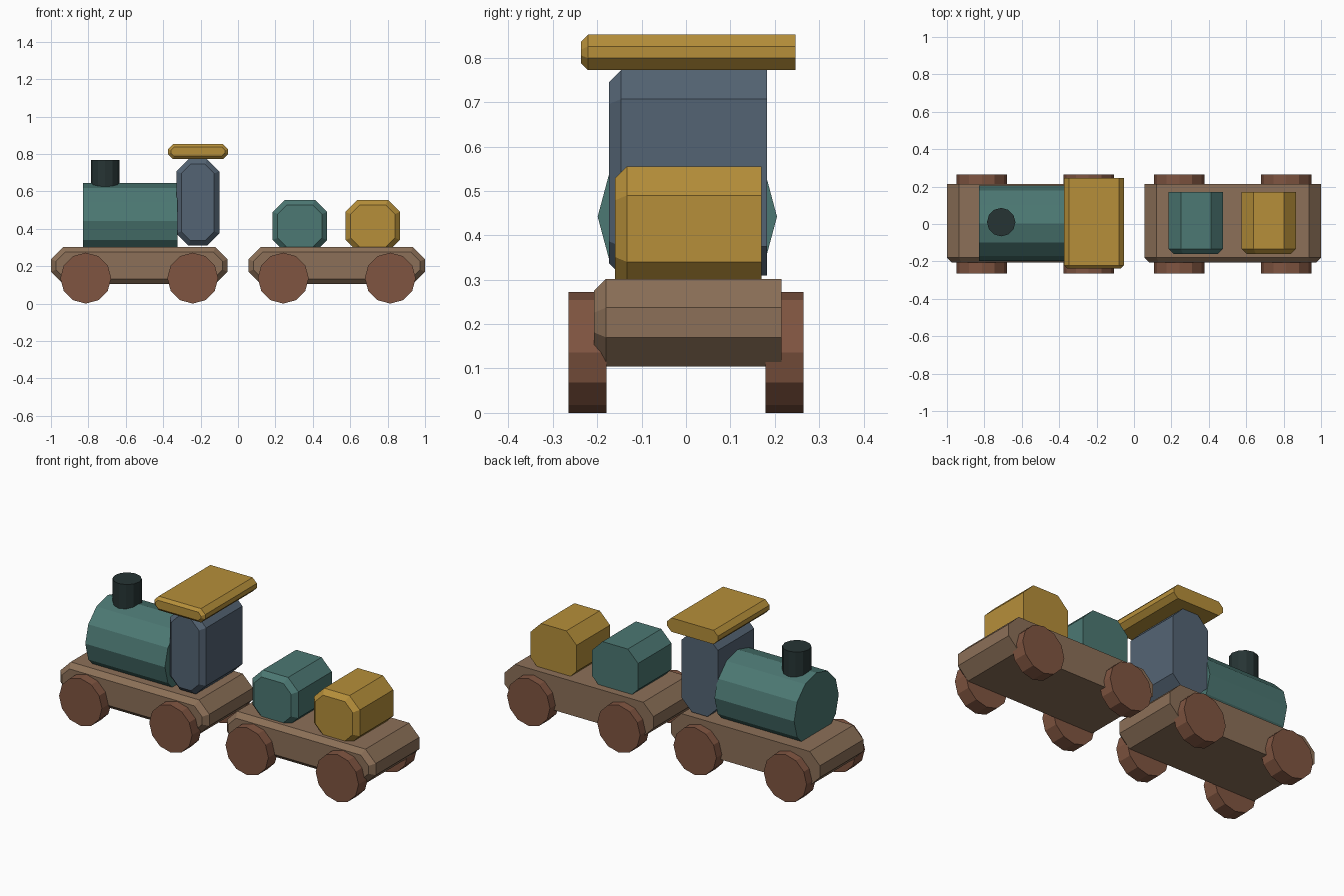
import bpy, bmesh, math
from mathutils import Matrix

cube = bpy.data.objects.get("Cube")
if cube:
    bpy.data.objects.remove(cube, do_unlink=True)


def material(name, srgb):
    color = [((c / 255 + 0.055) / 1.055) ** 2.4 for c in srgb] + [1.0]
    m = bpy.data.materials.new(name)
    m.use_nodes = True
    m.diffuse_color = color
    m.node_tree.nodes["Principled BSDF"].inputs["Base Color"].default_value = color
    return m


wood = material("light brown wood", (140, 112, 88))
rust = material("reddish brown", (128, 85, 65))
teal = material("teal", (76, 120, 115))
slate = material("slate blue", (84, 100, 116))
mustard = material("mustard yellow", (182, 143, 58))
black = material("soot black", (38, 52, 52))


def finish(name, bm, mat):
    bmesh.ops.recalc_face_normals(bm, faces=bm.faces)
    mesh = bpy.data.meshes.new(name)
    bm.to_mesh(mesh)
    bm.free()
    mesh.materials.append(mat)
    obj = bpy.data.objects.new(name, mesh)
    bpy.context.collection.objects.link(obj)
    return obj


def octagon(x0, x1, z0, z1, c):
    """Rectangle with its four corners cut off by c."""
    return [(x0 + c, z0), (x1 - c, z0), (x1, z0 + c), (x1, z1 - c),
            (x1 - c, z1), (x0 + c, z1), (x0, z1 - c), (x0, z0 + c)]


def block(name, x, y, z, cut, bevel, mat):
    """Cut-corner prism along y whose front rim is bevelled."""
    full = octagon(*x, *z, cut)
    small = octagon(x[0] + bevel, x[1] - bevel, z[0] + bevel, z[1] - bevel,
                    cut - bevel * (2 - math.sqrt(2)))
    bm = bmesh.new()
    layers = [(small, y[0]), (full, y[0] + bevel), (full, y[1])]
    rings = [[bm.verts.new((px, py, pz)) for px, pz in ring] for ring, py in layers]
    bm.faces.new(rings[0])
    bm.faces.new(rings[-1])
    for a, b in zip(rings, rings[1:]):
        for i in range(len(a)):
            j = (i + 1) % len(a)
            bm.faces.new((a[i], a[j], b[j], b[i]))
    return finish(name, bm, mat)


def cylinder(name, center, radius, depth, axis, mat):
    """Twelve-sided flat-shaded cylinder along the given axis."""
    turn = {"X": Matrix.Rotation(math.pi / 2, 4, "Y"),
            "Y": Matrix.Rotation(math.pi / 2, 4, "X"),
            "Z": Matrix.Identity(4)}[axis]
    bm = bmesh.new()
    bmesh.ops.create_cone(bm, cap_ends=True, segments=12, radius1=radius,
                          radius2=radius, depth=depth,
                          matrix=Matrix.Translation(center) @ turn)
    return finish(name, bm, mat)


# Two matching wagon bases with four wheels each
for label, cx in (("engine", -0.528), ("wagon", 0.528)):
    block(label + "_base", (cx - 0.472, cx + 0.472), (-0.207, 0.215),
          (0.105, 0.302), 0.065, 0.027, wood)
    for end, dx in (("front", -0.286), ("rear", 0.286)):
        for side, y in (("right", -0.222), ("left", 0.222)):
            cylinder(f"{label}_{end}_{side}_wheel", (cx + dx, y, 0.136),
                     0.136, 0.085, "Y", rust)

# Engine body
cylinder("boiler", (-0.577, 0.003, 0.442), 0.202, 0.505, "X", teal)
cylinder("chimney", (-0.71, 0.01, 0.685), 0.076, 0.166, "Z", black)
block("cabin", (-0.33, -0.1), (-0.173, 0.183), (0.31, 0.772), 0.065, 0.027, slate)
block("cabin_roof", (-0.375, -0.053), (-0.237, 0.247), (0.772, 0.852),
      0.027, 0.016, mustard)

# Cargo on the second wagon
for name, x, mat in (("teal_cargo", 0.185, teal), ("yellow_cargo", 0.575, mustard)):
    block(name, (x, x + 0.291), (-0.16, 0.17), (0.275, 0.555), 0.065, 0.027, mat)
